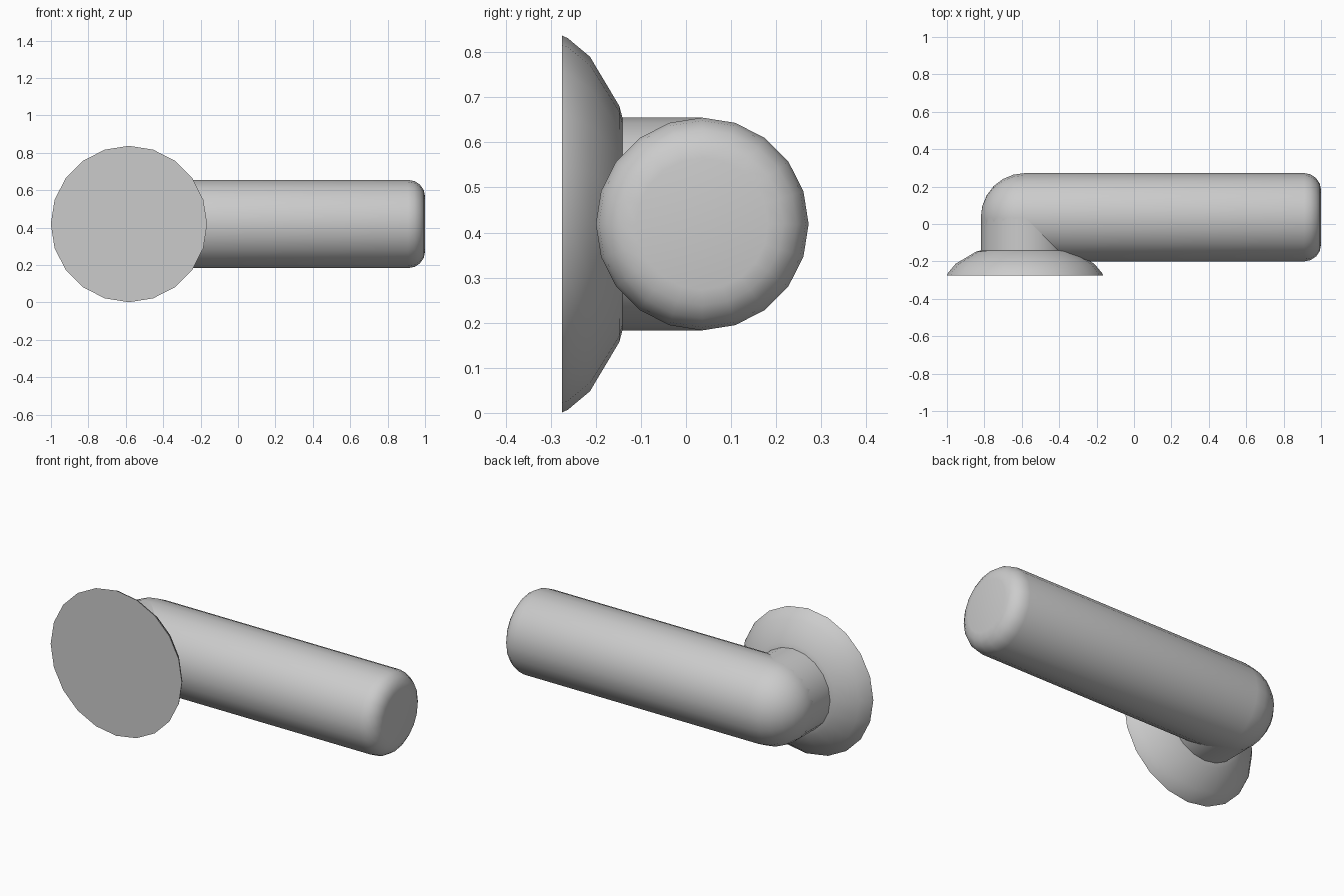
import bpy, bmesh
from math import sin, cos, pi, radians
from mathutils import Vector

if "Cube" in bpy.data.objects:
    bpy.data.objects.remove(bpy.data.objects["Cube"])

SIDES = 20
R = 0.236                              # pipe radius
ELBOW = Vector((-0.583, 0.036, 0.419))  # where the two pipe axes meet


def lathe(name, profile, direction):
    """Revolve (distance, radius) points about an axis through the elbow."""
    d = Vector(direction)
    u, v = Vector((0, 0, 1)), d.cross(Vector((0, 0, 1)))
    bm = bmesh.new()
    rings = []
    for a, r in profile:
        c = ELBOW + d * a
        if r == 0:
            rings.append([bm.verts.new(c)] * SIDES)
        else:
            rings.append([bm.verts.new(c + r * (u * cos(t) + v * sin(t)))
                          for t in (2 * pi * i / SIDES for i in range(SIDES))])
    for lo, hi in zip(rings, rings[1:]):
        for i in range(SIDES):
            j = (i + 1) % SIDES
            quad = list(dict.fromkeys((lo[i], lo[j], hi[j], hi[i])))
            bm.faces.new(quad)
    if profile[-1][1] > 0:             # flat end cap
        bm.faces.new(rings[-1])
    bmesh.ops.recalc_face_normals(bm, faces=bm.faces[:])
    mesh = bpy.data.meshes.new(name)
    bm.to_mesh(mesh)
    bm.free()
    ob = bpy.data.objects.new(name, mesh)
    bpy.context.collection.objects.link(ob)
    bpy.ops.object.select_all(action='DESELECT')
    ob.select_set(True)
    bpy.context.view_layer.objects.active = ob
    bpy.ops.object.shade_smooth_by_angle(angle=radians(40))
    return ob


# Long pipe: domed elbow end, straight barrel, filleted flat end
dome = [(-R, 0)] + [(-R * cos(k * pi / 12), R * sin(k * pi / 12)) for k in range(1, 7)]
length, fillet = 1.0 - ELBOW.x, 0.09
end = [(length - fillet + fillet * sin(k * pi / 8), R - fillet + fillet * cos(k * pi / 8))
       for k in range(5)]
lathe("long_pipe", dome + end, (1, 0, 0))

# Short pipe towards the front with flared, closed mouth
flare = [(0, R), (0.177, R), (0.184, 0.262), (0.249, 0.371), (0.298, 0.412), (0.311, 0.418)]
lathe("short_pipe_and_flare", flare, (0, -1, 0))
